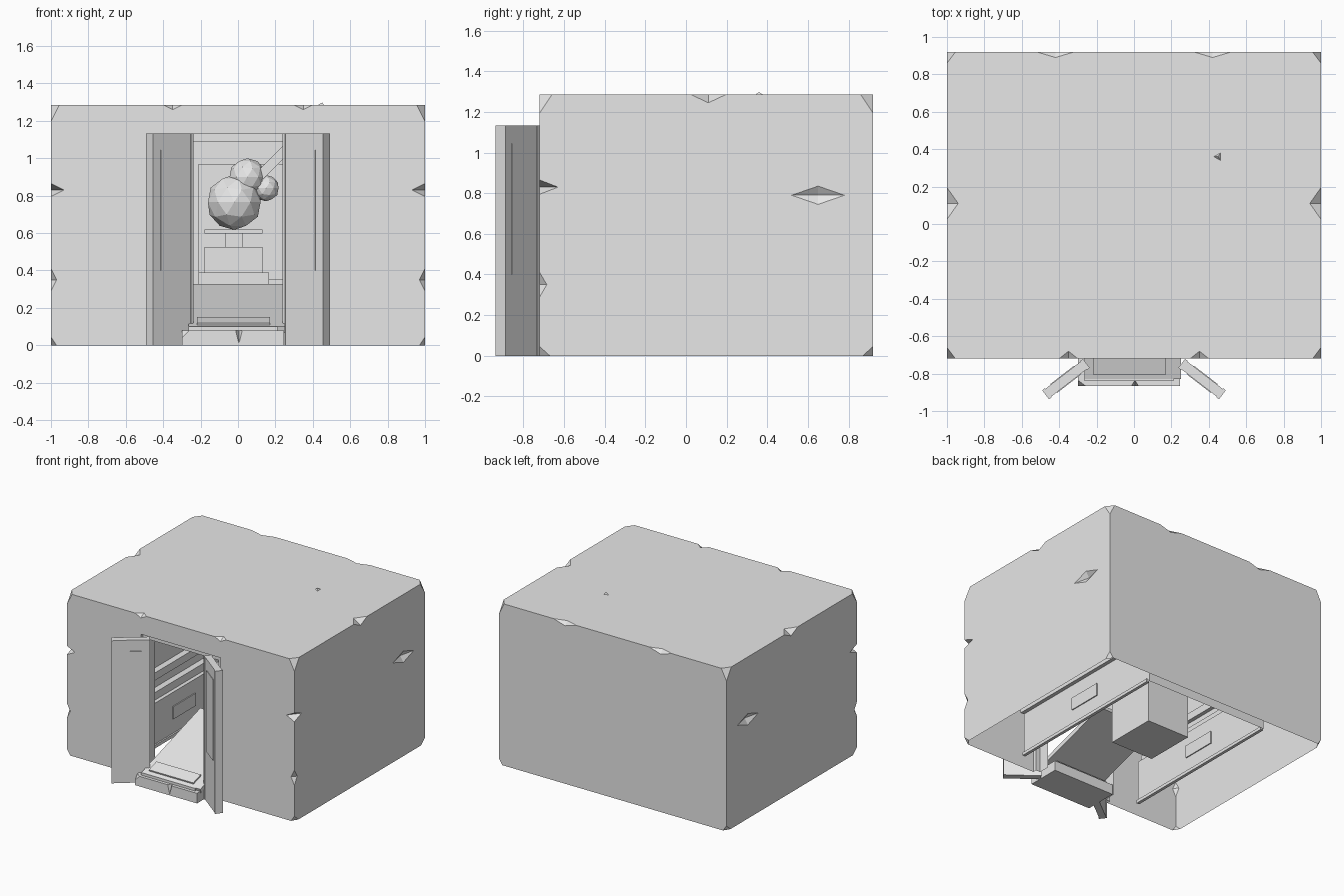
import bpy, bmesh, math
from mathutils import Vector, Matrix

cube = bpy.data.objects.get("Cube")
if cube:
    bpy.data.objects.remove(cube, do_unlink=True)

stone = bpy.data.materials.new("grey_stone")
stone.use_nodes = True
stone.diffuse_color = (0.8, 0.8, 0.8, 1)
stone.node_tree.nodes["Principled BSDF"].inputs["Base Color"].default_value = (0.8, 0.8, 0.8, 1)


def finish(name, bm):
    bmesh.ops.recalc_face_normals(bm, faces=bm.faces)
    mesh = bpy.data.meshes.new(name)
    bm.to_mesh(mesh)
    bm.free()
    mesh.materials.append(stone)
    ob = bpy.data.objects.new(name, mesh)
    bpy.context.collection.objects.link(ob)
    return ob


def add_box(bm, lo, hi, matrix=Matrix()):
    lo, hi = Vector(lo), Vector(hi)
    m = matrix @ Matrix.Translation((lo + hi) / 2) @ Matrix.Diagonal((*(hi - lo), 1))
    bmesh.ops.create_cube(bm, size=1, matrix=m)


def box(name, lo, hi, matrix=Matrix()):
    bm = bmesh.new()
    add_box(bm, lo, hi, matrix)
    return finish(name, bm)


def chips(name, places):
    """Octahedra that bite notches out of edges, corners and faces."""
    bm = bmesh.new()
    for centre, (a, b, c) in places:
        pts = [(a, 0, 0), (0, b, 0), (-a, 0, 0), (0, -b, 0), (0, 0, c), (0, 0, -c)]
        v = [bm.verts.new(Vector(centre) + Vector(p)) for p in pts]
        for i in range(4):
            j = (i + 1) % 4
            bm.faces.new((v[i], v[j], v[4]))
            bm.faces.new((v[j], v[i], v[5]))
    return finish(name, bm)


def carve(ob, cutters):
    for cutter in cutters:
        mod = ob.modifiers.new("cut", 'BOOLEAN')
        mod.operation, mod.solver, mod.object = 'DIFFERENCE', 'EXACT', cutter
    bpy.context.view_layer.update()
    ob.data = bpy.data.meshes.new_from_object(ob.evaluated_get(bpy.context.evaluated_depsgraph_get()))
    ob.modifiers.clear()
    for cutter in cutters:
        bpy.data.objects.remove(cutter, do_unlink=True)


# Outer block with chipped edges and a stepped doorway, open underneath
FRONT, BACK, TOP = -0.72, 0.92, 1.285
places = []
for s in (-1, 1):
    for y in (FRONT, BACK):
        places.append(((s, y, TOP), (0.045, 0.06, 0.09)))
        places.append(((s, y, 0), (0.03, 0.05, 0.045)))
    places.append(((s, FRONT, 0.83), (0.07, 0.09, 0.035)))
    places.append(((s, FRONT, 0.35), (0.03, 0.035, 0.06)))
    places.append(((s, 0.11, TOP), (0.06, 0.085, 0.04)))
    places.append(((s, 0.65, 0.79), (0.03, 0.13, 0.045)))
    places.append(((s * 0.42, BACK, TOP), (0.1, 0.03, 0.03)))
    places.append(((s * 0.35, FRONT, TOP), (0.05, 0.04, 0.025)))
block = box("outer_block", (-1, FRONT, 0), (1, BACK, TOP))
carve(block, [chips("chip_cutter", places),
              box("door_cutter", (-0.35, -0.8, -0.1), (0.35, -0.69, 1.13)),
              box("passage_cutter", (-0.31, -0.75, -0.1), (0.31, -0.6, 1.09))])
bm = bmesh.new()
bm.from_mesh(block.data)
openings = [f for f in bm.faces
            if (f.normal.z < -0.9 and f.calc_center_median().z < 0.002)
            or (f.normal.y < -0.9 and abs(f.calc_center_median().y + 0.6) < 0.002)]
bmesh.ops.delete(bm, geom=openings, context='FACES')
bm.to_mesh(block.data)
bm.free()

# Small stone spike on the roof
bm = bmesh.new()
bmesh.ops.create_cone(bm, cap_ends=True, segments=3, radius1=0.024, radius2=0, depth=0.014,
                      matrix=Matrix.Translation((0.45, 0.36, TOP + 0.006)) @ Matrix.Rotation(math.pi / 2, 4, 'Z'))
finish("roof_spike", bm)

# Inner room: stepped wall profile run from front to back, with a ceiling
half = [(0.54, 0.01), (0.54, 0.36), (0.57, 0.36), (0.57, 0.42), (0.62, 0.42),
        (0.62, 0.5), (0.59, 0.5), (0.59, 0.56), (0.64, 0.56), (0.64, 1.16)]
profile = half + [(-x, z) for x, z in reversed(half)]
bm = bmesh.new()
front, back = [[bm.verts.new((x, y, z)) for x, z in profile] for y in (-0.6, 0.82)]
for i in range(len(profile) - 1):
    bm.faces.new((front[i], front[i + 1], back[i + 1], back[i]))
bm.faces.new(back)
finish("room_walls", bm)

for side, s in (("left", 1), ("right", -1)):
    # Wall plates and skirting strips
    box(side + "_wall_plate", (s * 0.54 - 0.008, -0.05, 0.15), (s * 0.54 + 0.008, 0.23, 0.25))
    box(side + "_skirting", (s * 0.54 - 0.012, -0.6, 0.01), (s * 0.54 + 0.012, 0.8, 0.035))

    # Open doors: leaf, raised panels and edge strips on both faces
    swing = math.atan2(-0.17, s * 0.22)
    hinge = Matrix.Translation((s * 0.255, -0.745, 0)) @ Matrix.Rotation(swing, 4, 'Z')
    bm = bmesh.new()
    add_box(bm, (0, -0.026, 0), (0.275, 0.026, 1.133), hinge)
    for face in (-1, 1):
        y = face * 0.026
        add_box(bm, (0.06, y - 0.004, 0.4), (0.22, y + 0.004, 1.045), hinge)
        for x in (0, 0.257):
            add_box(bm, (x, y - 0.004, 0), (x + 0.018, y + 0.004, 1.133), hinge)
    finish(side + "_door", bm)

# Entrance step with a chipped front edge
step = box("entrance_step", (-0.3, -0.865, 0.0), (0.245, -0.6, 0.08))
carve(step, [chips("step_chip", [((0.005, -0.865, 0.08), (0.018, 0.03, 0.07)),
                                 ((-0.3, -0.865, 0.08), (0.04, 0.03, 0.04))])])
box("upper_step", (-0.265, -0.84, 0.08), (0.21, -0.62, 0.1))

# Sloping slab up to the altar, with a thin plate at its foot
slope = Matrix.Translation((0, -0.83, 0.1)) @ Matrix.Rotation(math.atan2(0.23, 0.74), 4, 'X')
box("ramp_slab", (-0.265, 0, -0.035), (0.25, 0.77, 0.0), slope)
box("ramp_plate", (-0.22, 0.03, 0), (0.17, 0.13, 0.012), slope)

# Altar: plinth, stacked blocks, column and tray
box("altar_plinth", (-0.21, -0.05, 0.02), (0.165, 0.36, 0.39))
box("altar_block", (-0.18, 0.0, 0.39), (0.13, 0.31, 0.525))
box("altar_column", (-0.07, 0.11, 0.525), (0.025, 0.2, 0.6))
box("altar_tray", (-0.18, 0.0, 0.597), (0.13, 0.31, 0.62))
box("back_panel", (-0.21, 0.79, 0.35), (0.25, 0.82, 0.97))

# Rough carved figure on the tray, with a slanted beam through it
bm = bmesh.new()
for centre, radius in (((-0.02, 0.15, 0.765), 0.148), ((0.05, 0.15, 0.9), 0.1), ((0.15, 0.15, 0.84), 0.07)):
    bmesh.ops.create_icosphere(bm, subdivisions=2, radius=radius, matrix=Matrix.Translation(centre))
finish("carved_figure", bm)
tilt = Matrix.Translation((0.18, 0.13, 0.97)) @ Matrix.Rotation(math.radians(-45), 4, 'Y')
box("slanted_beam", (-0.14, -0.03, -0.025), (0.13, 0.03, 0.025), tilt)
